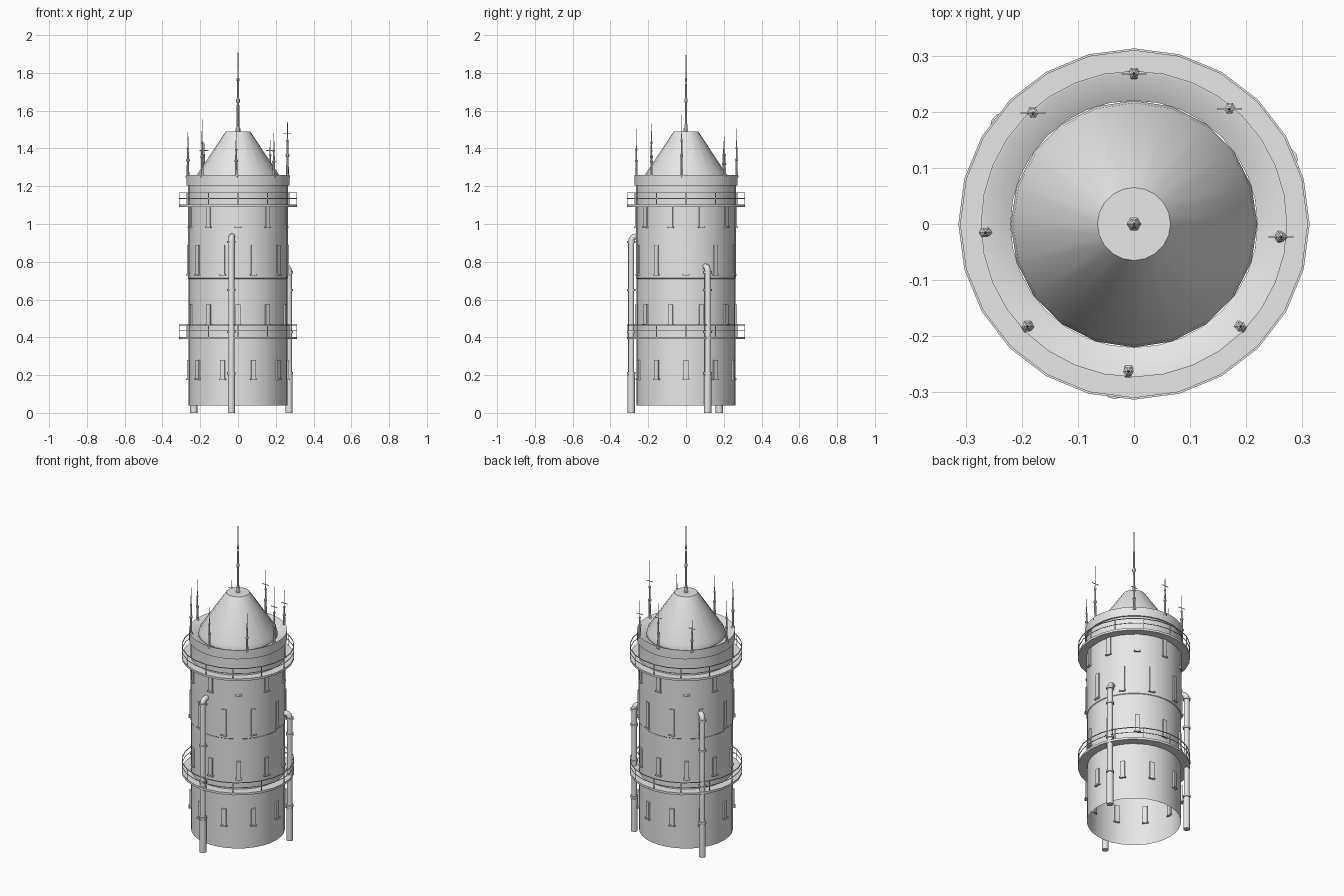
import bpy, bmesh
from math import sin, cos, pi, radians, atan2, hypot
from mathutils import Vector, Matrix

cube = bpy.data.objects.get("Cube")
if cube:
    bpy.data.objects.remove(cube)

grey = bpy.data.materials.new("plain_grey")
grey.use_nodes = True
GREY = (0.8, 0.8, 0.8, 1)
grey.diffuse_color = GREY
grey.node_tree.nodes["Principled BSDF"].inputs["Base Color"].default_value = GREY


def finish(bm, name, smooth=True, recalc=True):
    if recalc:
        bmesh.ops.recalc_face_normals(bm, faces=bm.faces)
    mesh = bpy.data.meshes.new(name)
    bm.to_mesh(mesh)
    bm.free()
    mesh.materials.append(grey)
    ob = bpy.data.objects.new(name, mesh)
    bpy.context.collection.objects.link(ob)
    if smooth:
        bpy.ops.object.select_all(action='DESELECT')
        bpy.context.view_layer.objects.active = ob
        ob.select_set(True)
        bpy.ops.object.shade_smooth_by_angle(angle=radians(35))
    return ob


def lathe(bm, profile, sides, centre=(0, 0), closed=False):
    """Revolve (radius, z) points; a zero radius closes to a point."""
    rings = []
    for r, z in profile:
        n = 1 if r == 0 else sides
        rings.append([bm.verts.new((centre[0] + r * cos(2 * pi * i / sides),
                                    centre[1] + r * sin(2 * pi * i / sides), z))
                      for i in range(n)])
    pairs = list(zip(rings, rings[1:]))
    if closed:
        pairs.append((rings[-1], rings[0]))
    for a, b in pairs:
        for i in range(sides):
            j = (i + 1) % sides
            if len(a) == 1:
                bm.faces.new((a[0], b[j], b[i]))
            elif len(b) == 1:
                bm.faces.new((a[i], a[j], b[0]))
            else:
                bm.faces.new((a[i], a[j], b[j], b[i]))


def box(bm, size, place):
    bmesh.ops.create_cube(bm, size=1, matrix=place @ Matrix.Diagonal((*size, 1)))


def turned(angle, r, z):
    return Matrix.Rotation(angle, 4, 'Z') @ Matrix.Translation((r, 0, z))


def ring_rail(bm, r, z, t):
    lathe(bm, [(r - t, z - t), (r + t, z - t), (r + t, z + t), (r - t, z + t)], 24, closed=True)


# Tower shell, open underneath, with a slight step at the seam
bm = bmesh.new()
lathe(bm, [(0.261, 0.04), (0.261, 0.71), (0.264, 0.713), (0.264, 1.205)], 32)
finish(bm, "tower_wall", recalc=False)

# Parapet with an inward sloping gutter
bm = bmesh.new()
lathe(bm, [(0.262, 1.205), (0.273, 1.205), (0.273, 1.26), (0.269, 1.26), (0.22, 1.235)], 32)
finish(bm, "parapet", recalc=False)

# Truncated cone roof
bm = bmesh.new()
lathe(bm, [(0.22, 1.235), (0.216, 1.262), (0.065, 1.49), (0, 1.49)], 20)
finish(bm, "cone_roof", recalc=False)

# Walkways with railings
for name, z in (("lower", 0.39), ("upper", 1.09)):
    bm = bmesh.new()
    lathe(bm, [(0.255, z), (0.313, z), (0.313, z + 0.013), (0.255, z + 0.013)], 24, closed=True)
    finish(bm, name + "_walkway")
    bm = bmesh.new()
    ring_rail(bm, 0.311, z + 0.075, 0.002)
    ring_rail(bm, 0.311, z + 0.045, 0.0015)
    for i in range(12):
        box(bm, (0.004, 0.004, 0.075), turned(2 * pi * i / 12, 0.311, z + 0.0375))
    finish(bm, name + "_railing", smooth=False)

# Slit windows: four staggered rows of ten, each with a sill
rows = [(0.175, 0.28, 0), (0.465, 0.575, 18), (0.73, 0.89, 0), (0.98, 1.09, 18)]
for n, (low, high, shift) in enumerate(rows, 1):
    frames, sills = bmesh.new(), bmesh.new()
    for i in range(10):
        a = radians(shift + 36 * i)
        box(frames, (0.02, 0.026, high - low), turned(a, 0.259, (low + high) / 2))
        box(sills, (0.022, 0.036, 0.008), turned(a, 0.263, low + 0.002))
    finish(frames, f"windows_row_{n}", smooth=False)
    finish(sills, f"sills_row_{n}", smooth=False)


# Drain pipes bending into the wall
def pipe(name, x, y, top):
    a, r = atan2(y, x), hypot(x, y)
    bend, radius, sides = 0.025, 0.016, 12
    path = [(r, 0.0), (r, top - bend - radius)]
    path += [(r - bend * (1 - cos(t * pi / 8)), top - bend - radius + bend * sin(t * pi / 8))
             for t in range(1, 5)]
    path.append((0.25, top - radius))
    tilt = [0, 0] + [t * pi / 8 for t in range(1, 5)] + [pi / 2]
    bm = bmesh.new()
    spin = Matrix.Rotation(a, 4, 'Z')
    rings = []
    for (pr, pz), t in zip(path, tilt):
        ring = []
        for i in range(sides):
            u, v = radius * cos(2 * pi * i / sides), radius * sin(2 * pi * i / sides)
            ring.append(bm.verts.new(spin @ Vector((pr + u * cos(t), v, pz + u * sin(t)))))
        rings.append(ring)
    for p, q in zip(rings, rings[1:]):
        for i in range(sides):
            j = (i + 1) % sides
            bm.faces.new((p[i], p[j], q[j], q[i]))
    bm.faces.new(rings[0][::-1])
    bm.faces.new(rings[-1])
    # Wider foot and joint collars
    lathe(bm, [(0, 0), (0.019, 0), (0.019, 0.2), (0, 0.2)], sides, (x, y))
    for z in (0.21, 0.43, 0.65, top - 0.045):
        if z < top - 0.04:
            lathe(bm, [(0, z - 0.006), (0.022, z - 0.006), (0.022, z + 0.006), (0, z + 0.006)],
                  sides, (x, y))
    finish(bm, name)


pipe("front_pipe", -0.035, -0.29, 0.95)
pipe("left_pipe", 0.27, 0.115, 0.79)
pipe("back_pipe", -0.234, 0.176, 0.88)


# Needle masts: thick foot, collar, tapering tip
def mast(name, x, y, base, tip, foot, bar=False):
    h = tip - base
    shape = [(0, 0), (1, 0), (1, 0.03), (0.6, 0.05), (0.5, 0.3), (0.8, 0.31), (0.8, 0.335),
             (0.42, 0.35), (0.34, 0.52), (0.55, 0.53), (0.55, 0.55), (0.25, 0.56), (0, 1)]
    bm = bmesh.new()
    lathe(bm, [(r * foot, base + f * h) for r, f in shape], 6, (x, y))
    if bar:
        box(bm, (0.045, 0.003, 0.003), Matrix.Translation((x, y, base + 0.64 * h)))
    finish(bm, name, smooth=False)


mast("central_spire", 0, 0, 1.488, 2.0, 0.013)
masts = [(0, 0.268, 1.54, True), (0.17, 0.205, 1.47, True), (0.262, -0.023, 1.61, True),
         (0.19, -0.183, 1.51, False), (-0.01, -0.263, 1.52, False), (-0.19, -0.183, 1.59, False),
         (-0.265, -0.015, 1.53, False), (-0.18, 0.198, 1.47, True)]
for n, (x, y, tip, bar) in enumerate(masts, 1):
    mast(f"rim_mast_{n}", x, y, 1.245, tip, 0.012, bar)
